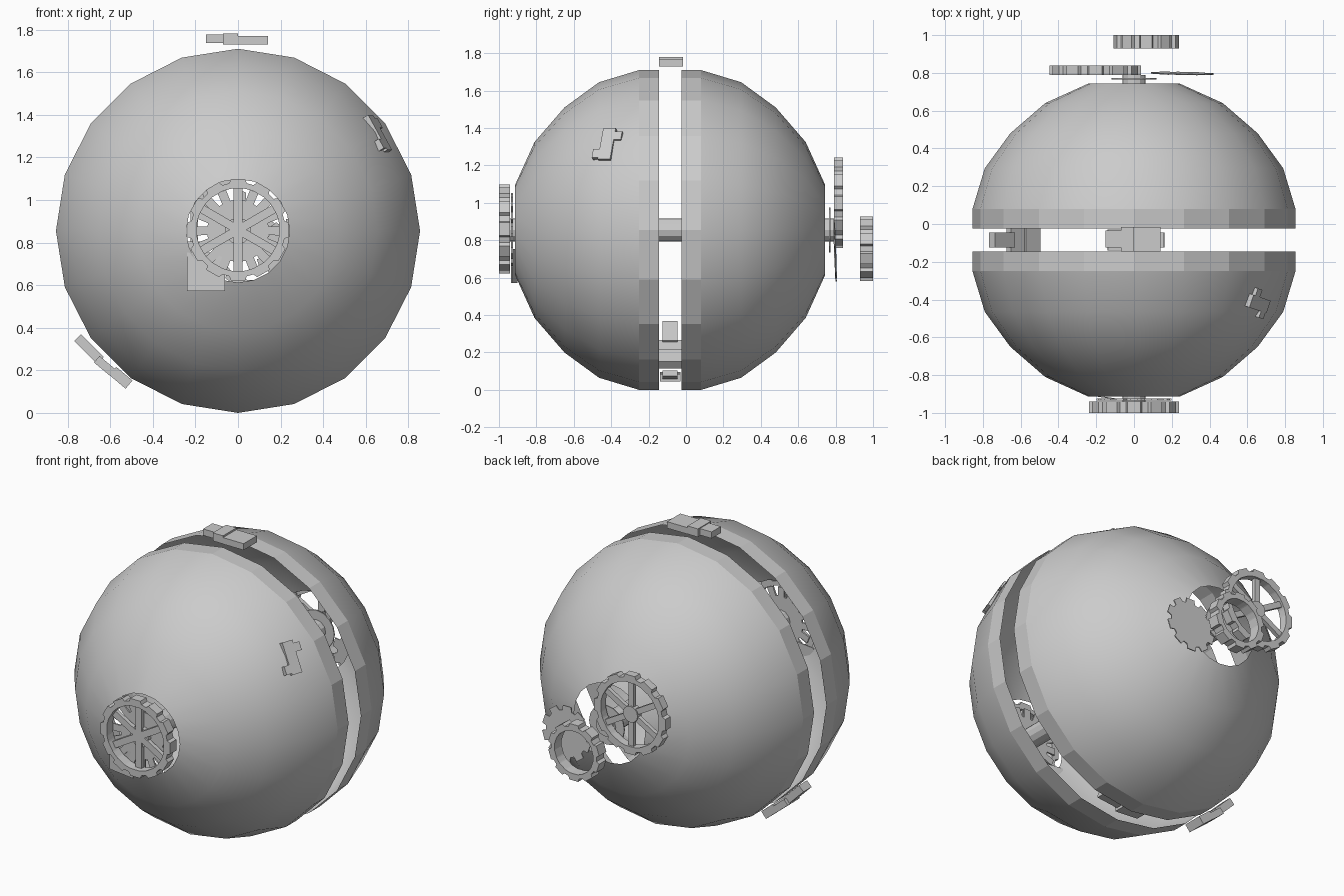
import bpy, bmesh
from math import sin, cos, pi, radians
from mathutils import Vector, Matrix

if "Cube" in bpy.data.objects:
    bpy.data.objects.remove(bpy.data.objects["Cube"])

CZ = 0.855  # height of the main axis


def finish(bm, name, loc=(0, 0, 0), rot=(0, 0, 0)):
    bmesh.ops.recalc_face_normals(bm, faces=bm.faces)
    me = bpy.data.meshes.new(name)
    bm.to_mesh(me)
    bm.free()
    ob = bpy.data.objects.new(name, me)
    ob.location, ob.rotation_euler = loc, rot
    bpy.context.collection.objects.link(ob)
    return ob


def half_shell(name, rim_y, sign):
    """Open 20-sided half ball: flat rim band, smooth dome, hole at the pole."""
    profile = [(0.855, 0), (0.855, 0.105), (0.79, 0.32), (0.655, 0.505),
               (0.47, 0.665), (0.243, 0.768)]
    bm = bmesh.new()
    n = 20
    rings = [[bm.verts.new((r * cos(2 * pi * i / n), rim_y + sign * d,
                            CZ + r * sin(2 * pi * i / n))) for i in range(n)]
             for r, d in profile]
    for k in range(len(rings) - 1):
        for i in range(n):
            j = (i + 1) % n
            f = bm.faces.new((rings[k][i], rings[k][j], rings[k + 1][j], rings[k + 1][i]))
            f.smooth = k > 0
    for i in range(n):
        bm.edges.get((rings[1][i], rings[1][(i + 1) % n])).smooth = False
    return finish(bm, name)


def gear(name, loc, r_out, r_root, r_in, depth, teeth, rot=(0, 0, 0)):
    """Toothed ring (or solid disc when r_in is 0) around the y axis."""
    bm = bmesh.new()
    n = teeth * 4
    offs = (-0.27, 0.27, 0.36, 0.64)
    angs = [2 * pi * (i // 4 + offs[i % 4]) / teeth + pi / 2 for i in range(n)]
    rad = [r_out if i % 4 < 2 else r_root for i in range(n)]

    def loop(rs, y):
        return [bm.verts.new((r * cos(a), y, r * sin(a))) for r, a in zip(rs, angs)]
    o1, o2 = loop(rad, -depth / 2), loop(rad, depth / 2)
    pairs = [(o1, o2)]
    if r_in:
        i1, i2 = loop([r_in] * n, -depth / 2), loop([r_in] * n, depth / 2)
        pairs += [(o2, i2), (i2, i1), (i1, o1)]
    else:
        bm.faces.new(o1)
        bm.faces.new(o2)
    for a, b in pairs:
        for i in range(n):
            j = (i + 1) % n
            bm.faces.new((a[i], a[j], b[j], b[i]))
    return finish(bm, name, loc, rot)


def rod(name, y0, y1, r, x=0, z=CZ, sides=12):
    bm = bmesh.new()
    m = Matrix.Translation((x, (y0 + y1) / 2, z)) @ Matrix.Rotation(pi / 2, 4, 'X')
    bmesh.ops.create_cone(bm, cap_ends=True, segments=sides, radius1=r, radius2=r,
                          depth=abs(y1 - y0), matrix=m)
    ob = finish(bm, name)
    return ob


def spokes(name, loc, length, width, depth, count):
    bm = bmesh.new()
    for k in range(count):
        m = (Matrix.Rotation(2 * pi * k / count, 4, 'Y')
             @ Matrix.Translation((0, 0, length / 2))
             @ Matrix.Diagonal((width, depth, length, 1)))
        bmesh.ops.create_cube(bm, size=1, matrix=m)
    return finish(bm, name, loc)


def plates(name, loc, rot, boxes):
    """Fragment made of small boxes given as (centre, size, local y-axis turn)."""
    bm = bmesh.new()
    for c, s, turn in boxes:
        m = (Matrix.Translation(c) @ Matrix.Rotation(radians(turn), 4, 'Y')
             @ Matrix.Diagonal((*s, 1)))
        bmesh.ops.create_cube(bm, size=1, matrix=m)
    return finish(bm, name, loc, rot)


# Split ball and the axle through it
half_shell("front_shell", -0.145, -1)
half_shell("rear_shell", -0.025, 1)
rod("axle", -0.96, 0.79, 0.062)

# Front wheel
gear("front_rim", (0, -0.97, CZ + 0.005), 0.24, 0.222, 0.195, 0.06, 12)
spokes("front_spokes", (0, -0.955, CZ + 0.005), 0.2, 0.04, 0.025, 6)
gear("front_inner_gear", (0, -0.93, CZ), 0.2, 0.145, 0, 0.01, 16)
plates("front_plate", (-0.15, -0.918, 0.662), (0, 0, radians(-9)),
       [((0, 0, 0), (0.18, 0.006, 0.18), 0)])

# Rear wheels: spoked one, small open ring, loose thin gear
W = (-0.205, 0.815, 1.0)
gear("rear_rim", W, 0.245, 0.226, 0.198, 0.05, 12)
spokes("rear_spokes", W, 0.21, 0.035, 0.025, 6)
rod("rear_hub", 0.795, 0.835, 0.05, W[0], W[2])
rod("rear_flange", 0.765, 0.772, 0.12, sides=16)
gear("small_ring", (0.065, 0.965, 0.755), 0.175, 0.157, 0.132, 0.07, 10)
gear("thin_gear", (0.255, 0.797, 0.745), 0.168, 0.14, 0, 0.006, 10,
     (radians(2), 0, radians(-1)))

# Loose fragments on and around the ball
plates("top_fragment", (0, -0.08, 1.752), (0, 0, 0),
       [((-0.105, 0, 0.004), (0.09, 0.09, 0.04), 0),
        ((-0.035, 0, 0.004), (0.07, 0.13, 0.05), 0),
        ((0.07, 0, -0.002), (0.14, 0.13, 0.04), 0)])
plates("lower_left_fragment", (0, -0.085, 0), (0, 0, 0),
       [((-0.7, 0, 0.3), (0.15, 0.08, 0.045), 45),
        ((-0.625, 0, 0.22), (0.1, 0.12, 0.04), 40),
        ((-0.55, 0, 0.165), (0.1, 0.12, 0.05), 40)])
plates("bottom_fragment", (0, -0.085, 0.07), (0, 0, 0),
       [((-0.06, 0, 0), (0.16, 0.11, 0.04), 4),
        ((0.08, 0, 0.01), (0.16, 0.08, 0.03), -6)])
q = Vector((0.82, -0.28, 0.5)).to_track_quat('Z', 'Y').to_euler()
plates("side_fragment", (0.655, -0.42, 1.31), q,
       [((0, 0, 0), (0.07, 0.19, 0.03), 0),
        ((0.05, 0.05, 0), (0.05, 0.05, 0.03), 0),
        ((-0.05, -0.06, 0), (0.04, 0.05, 0.03), 0)])
